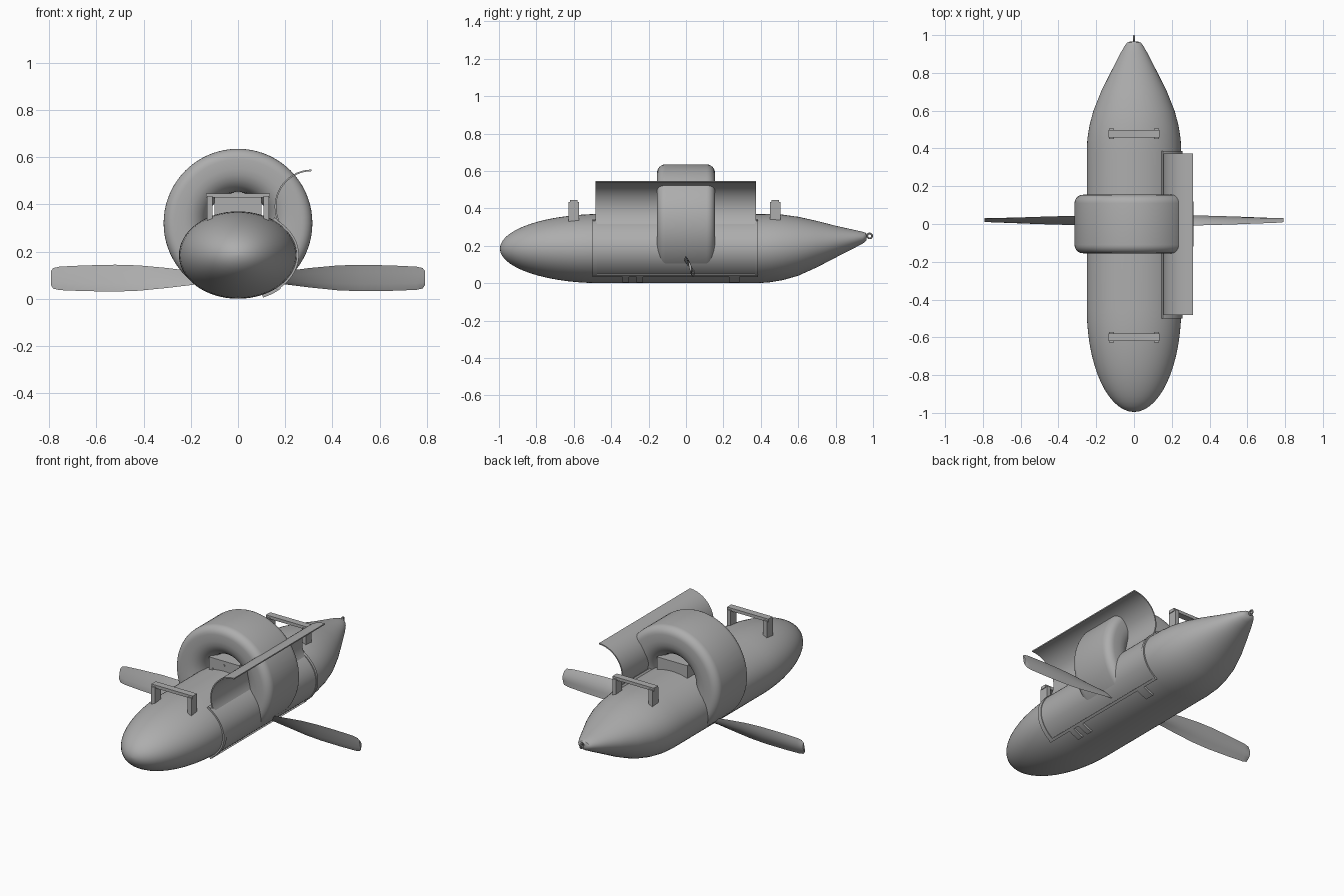
import bpy, bmesh, math
from mathutils import Vector

if "Cube" in bpy.data.objects:
    bpy.data.objects.remove(bpy.data.objects["Cube"])

grey = bpy.data.materials.new("mid_grey")
grey.diffuse_color = (0.42, 0.42, 0.42, 1)
grey.use_nodes = True
grey.node_tree.nodes["Principled BSDF"].inputs["Base Color"].default_value = grey.diffuse_color


def make(name, bm, angle=35):
    bmesh.ops.recalc_face_normals(bm, faces=bm.faces)
    me = bpy.data.meshes.new(name)
    bm.to_mesh(me)
    bm.free()
    me.materials.append(grey)
    ob = bpy.data.objects.new(name, me)
    bpy.context.collection.objects.link(ob)
    bpy.context.view_layer.objects.active = ob
    ob.select_set(True)
    bpy.ops.object.shade_smooth_by_angle(angle=math.radians(angle))
    ob.select_set(False)
    return ob


def loft(name, rings, caps=True, loop=False, angle=35):
    """Skin a list of closed point rings."""
    bm = bmesh.new()
    vs = [[bm.verts.new(p) for p in r] for r in rings]
    n = len(rings[0])
    pairs = list(zip(vs, vs[1:])) + ([(vs[-1], vs[0])] if loop else [])
    for a, b in pairs:
        for i in range(n):
            bm.faces.new((a[i], a[(i + 1) % n], b[(i + 1) % n], b[i]))
    if caps and not loop:
        bm.faces.new(vs[0])
        bm.faces.new(vs[-1])
    return make(name, bm, angle)


def box(name, x0, x1, y0, y1, z0, z1):
    return loft(name, [[(x0, y0, z), (x1, y0, z), (x1, y1, z), (x0, y1, z)] for z in (z0, z1)])


def sheet(name, line, y0, y1):
    """Extrude a closed x-z outline along y."""
    return loft(name, [[(x, y, z) for x, z in line] for y in (y0, y1)])


# Hull: stations of (y, half width, bottom, top)
stations = []
for i in range(15):
    t = max(math.radians(90 * i / 14), 0.02)
    s = math.sin(t)
    stations.append((-0.45 - 0.545 * math.cos(t), 0.25 * s, 0.185 - 0.185 * s, 0.185 + 0.185 * s))
stations += [(0.38, 0.25, 0, 0.37), (0.45, 0.247, 0.005, 0.37), (0.52, 0.236, 0.017, 0.366),
             (0.6, 0.215, 0.04, 0.355), (0.7, 0.175, 0.085, 0.333), (0.8, 0.125, 0.137, 0.307),
             (0.9, 0.074, 0.188, 0.285), (0.945, 0.048, 0.212, 0.275),
             (0.96, 0.036, 0.223, 0.27), (0.966, 0.02, 0.233, 0.262)]
hull = []
for y, w, b, t in stations:
    hull.append([(w * math.cos(a), y, (b + t) / 2 + (t - b) / 2 * math.sin(a))
                 for a in [math.tau * k / 64 for k in range(64)]])
loft("hull", hull)


# Reel drum housing: rounded section swept around the y axis
def corner(cy, cr, rad, a0):
    return [(cy + rad * math.cos(math.radians(a0 + 15 * k)), cr + rad * math.sin(math.radians(a0 + 15 * k)))
            for k in range(7)]


section = (corner(0.11, 0.27, 0.045, 0) + corner(-0.11, 0.27, 0.045, 90)
           + corner(-0.055, 0.23, 0.1, 180) + corner(0.055, 0.23, 0.1, 270))
drum = []
for k in range(72):
    a = math.tau * k / 72
    drum.append([(r * math.cos(a), y, 0.32 + r * math.sin(a)) for y, r in section])
loft("drum_housing", drum, loop=True)

# Gear box in the drum hole, with bolts
box("gear_box", -0.1, 0.1, -0.13, 0.13, 0.3, 0.43)
for x, z in ((0, 0.405), (-0.075, 0.365), (0.075, 0.365)):
    loft("gear_box_bolt", [[(x + 0.006 * math.cos(k * math.pi / 5), y, z + 0.006 * math.sin(k * math.pi / 5))
                            for k in range(10)] for y in (-0.136, -0.13)])

# Carrying lugs on top
for y in (-0.6, 0.477):
    for s in (-1, 1):
        xs = sorted((s * 0.107, s * 0.132))
        box("lug_post", *xs, y - 0.028, y + 0.028, 0.325, 0.435)
    box("lug_bar", -0.136, 0.136, y - 0.02, y + 0.02, 0.428, 0.446)

# Open door: a thin curved sheet
arc = [math.radians(90 + 130 * k / 16) for k in range(17)]
outline = [(0.312 + r * math.cos(a), 0.39 + r * math.sin(a))
           for r, row in ((0.157, arc), (0.150, arc[::-1])) for a in row]
sheet("open_door", outline, -0.483, 0.373)


# Side panel and its raised frame, following the hull curve
def hull_band(name, a0, a1, lo, hi, y0, y1):
    angs = [math.radians(a0 + (a1 - a0) * k / 20) for k in range(21)]
    pts = [((0.25 + o) * math.cos(a), 0.185 + (0.185 + o) * math.sin(a))
           for o, row in ((hi, angs), (lo, angs[::-1])) for a in row]
    sheet(name, pts, y0, y1)


hull_band("side_panel", -47, 52, -0.005, 0.004, -0.475, 0.37)
for y0, y1 in ((-0.5, -0.475), (0.37, 0.386)):
    hull_band("panel_frame", -47, 52, -0.005, 0.008, y0, y1)
hull_band("panel_sill", 50, 54, -0.005, 0.012, -0.5, 0.386)
hull_band("panel_lower_edge", -50, -46, -0.005, 0.012, -0.5, 0.386)
for y0, y1 in ((-0.34, -0.305), (-0.265, -0.23), (0.23, 0.285)):
    hull_band("panel_latch", -66, -50, -0.005, 0.012, y0, y1)

# Two-bladed turbine: (distance, lower z, upper z, half depth)
blade = [(0.05, 0.07, 0.1, 0.02), (0.17, 0.063, 0.113, 0.027), (0.3, 0.047, 0.13, 0.026),
         (0.42, 0.035, 0.141, 0.023), (0.52, 0.031, 0.144, 0.02), (0.65, 0.033, 0.141, 0.015),
         (0.755, 0.037, 0.136, 0.011), (0.782, 0.043, 0.13, 0.01), (0.792, 0.058, 0.118, 0.007)]
for s in (-1, 1):
    rings = []
    for d, z0, z1, dep in blade:
        ring = []
        chord = Vector((0, -2 * s * dep, z1 - z0))
        normal = Vector((0, -chord.z, chord.y)).normalized() * -1
        start = Vector((s * d, 0.018 + s * dep, z0))
        for side, thick in ((1, 0.012), (-1, 0.002)):
            for k in range(7):
                u = k / 7 if side > 0 else 1 - k / 7
                bulge = math.sin(math.pi * min(max(u, 0.06), 0.94)) * thick
                ring.append(start + chord * u + normal * bulge * side)
        rings.append(ring)
    loft("turbine_blade", rings, angle=40)

# Tail towing eye
eye = []
for k in range(24):
    a = math.tau * k / 24
    eye.append([(0.005 * math.cos(b), 0.982 + (0.013 + 0.005 * math.sin(b)) * math.cos(a),
                 0.253 + (0.013 + 0.005 * math.sin(b)) * math.sin(a))
                for b in [math.tau * j / 10 for j in range(10)]])
loft("tail_eye", eye, loop=True)
